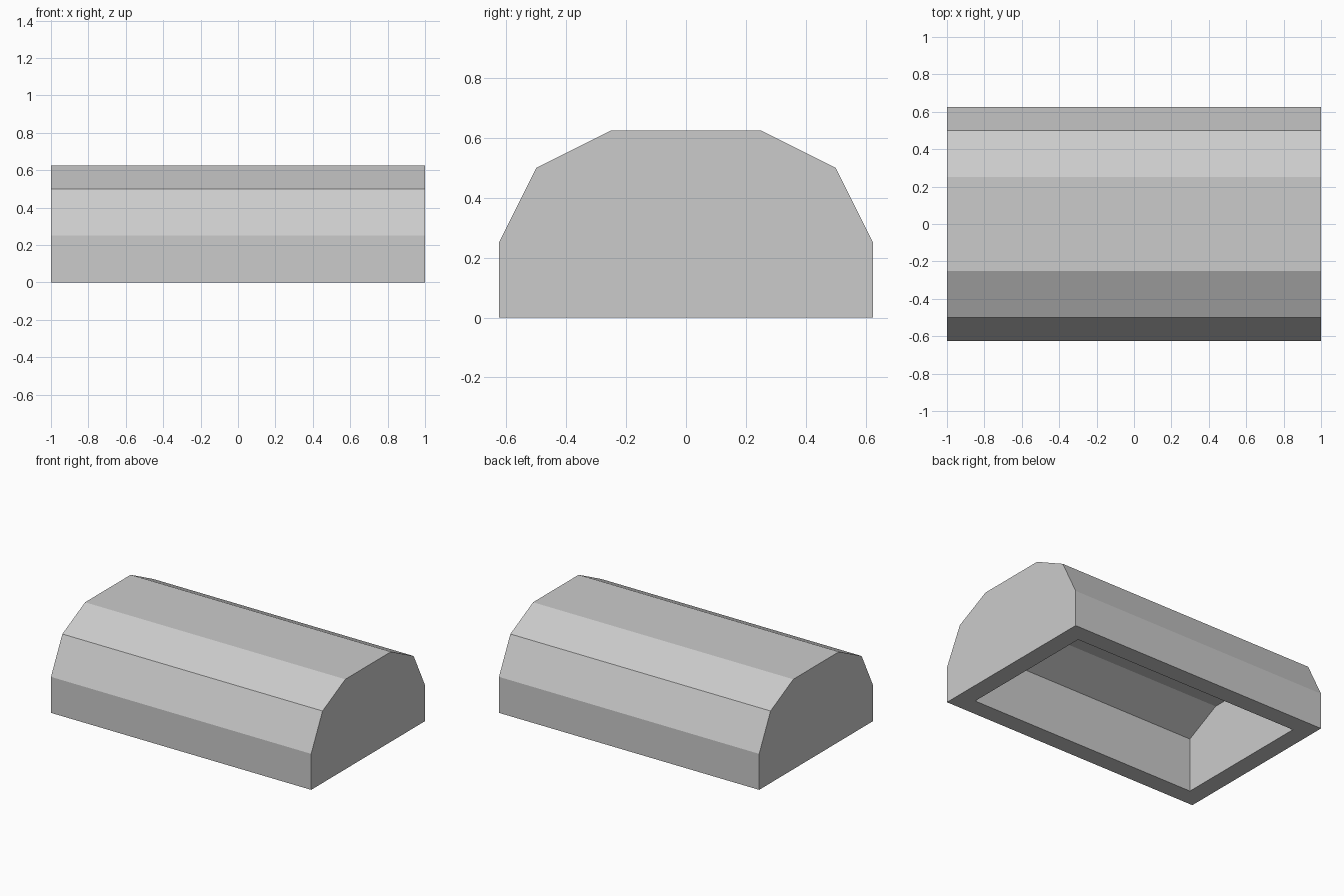
import bpy

cube = bpy.data.objects.get("Cube")
if cube:
    bpy.data.objects.remove(cube, do_unlink=True)

grey = bpy.data.materials.new("light_grey")
grey.use_nodes = True
colour = (0.6, 0.6, 0.6, 1)
grey.diffuse_color = colour
grey.node_tree.nodes["Principled BSDF"].inputs["Base Color"].default_value = colour


def prism(name, half_profile, half_length):
    """Mirror a half profile in y and sweep it along x."""
    ring = half_profile + [(-y, z) for y, z in reversed(half_profile)]
    n = len(ring)
    verts = [(x, y, z) for x in (-half_length, half_length) for y, z in ring]
    faces = [tuple(reversed(range(n))), tuple(range(n, 2 * n))]
    faces += [(i, (i + 1) % n, n + (i + 1) % n, n + i) for i in range(n)]
    mesh = bpy.data.meshes.new(name)
    mesh.from_pydata(verts, [], faces)
    mesh.materials.append(grey)
    obj = bpy.data.objects.new(name, mesh)
    bpy.context.collection.objects.link(obj)
    return obj


# Faceted barrel-shaped shell
shell = prism("rounded_lid_shell",
              [(0.625, 0), (0.625, 0.25), (0.5, 0.5), (0.25, 0.625)], 1)

# Hollow underside, open at the bottom
cavity = prism("cavity_cutter",
               [(0.5, -0.2), (0.5, 0.375), (0.25, 0.5)], 0.875)
cavity.hide_render = True

cut = shell.modifiers.new("hollow", "BOOLEAN")
cut.operation = "DIFFERENCE"
cut.solver = "EXACT"
cut.object = cavity
bpy.context.view_layer.objects.active = shell
bpy.ops.object.modifier_apply(modifier=cut.name)
bpy.data.objects.remove(cavity, do_unlink=True)
